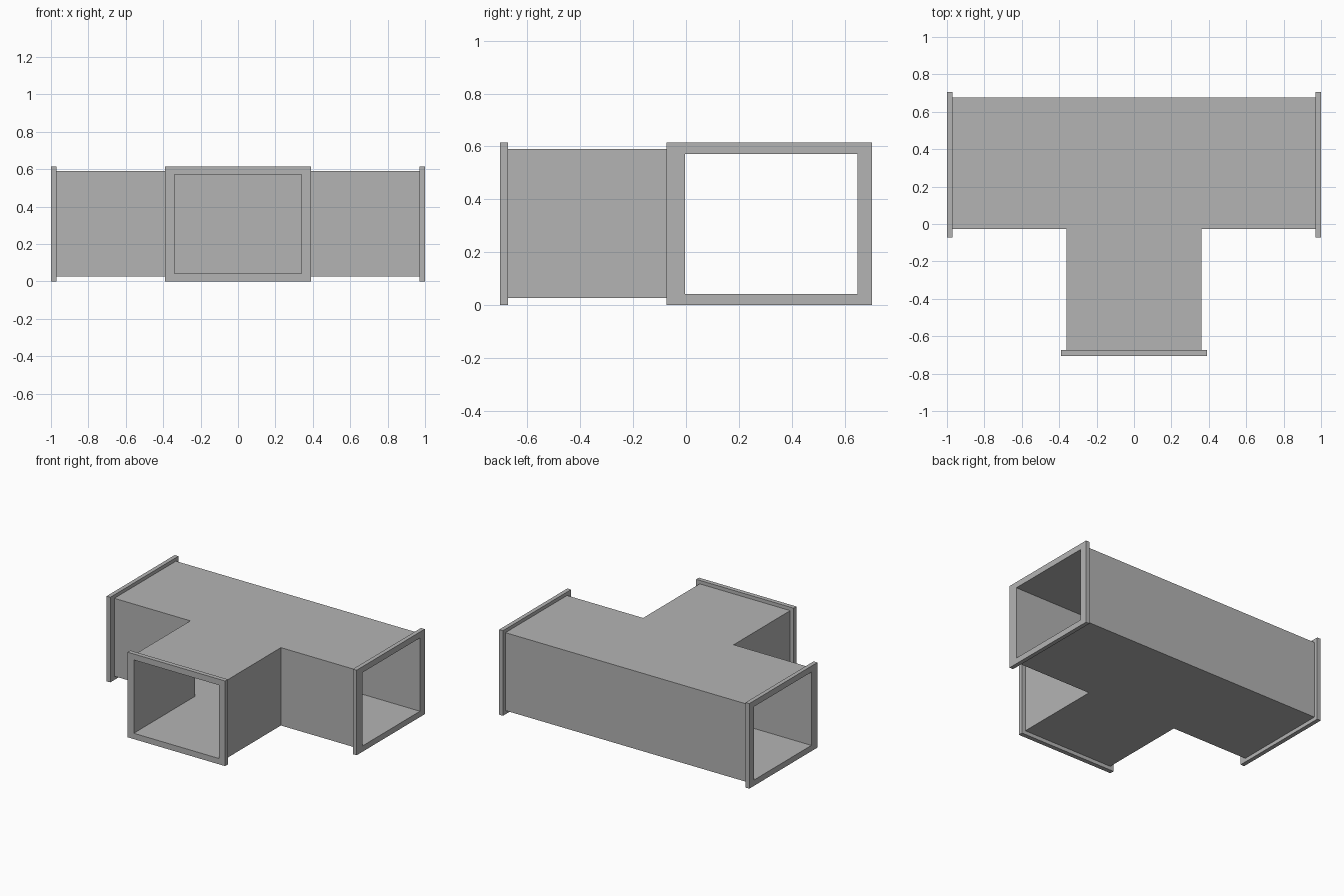
import bpy, bmesh

if "Cube" in bpy.data.objects:
    bpy.data.objects.remove(bpy.data.objects["Cube"])


def prism(name, profile, z0, z1):
    """Extrude an x/y outline from z0 up to z1."""
    bm = bmesh.new()
    face = bm.faces.new([bm.verts.new((x, y, z0)) for x, y in profile])
    top = bmesh.ops.extrude_face_region(bm, geom=[face])["geom"]
    for v in top:
        if isinstance(v, bmesh.types.BMVert):
            v.co.z = z1
    bmesh.ops.recalc_face_normals(bm, faces=bm.faces)
    mesh = bpy.data.meshes.new(name)
    bm.to_mesh(mesh)
    bm.free()
    ob = bpy.data.objects.new(name, mesh)
    bpy.context.collection.objects.link(ob)
    return ob


def tee(end, back, front, half, tip):
    """T-shaped outline: main run plus a branch towards -y."""
    return [(-end, back), (-end, front), (-half, front), (-half, tip),
            (half, tip), (half, front), (end, front), (end, back)]


def rect(x0, x1, y0, y1):
    return [(x0, y0), (x1, y0), (x1, y1), (x0, y1)]


# Dark grey sheet metal
metal = bpy.data.materials.new("dark_grey_metal")
metal.diffuse_color = (0.455, 0.455, 0.455, 1)
metal.use_nodes = True
metal.node_tree.nodes["Principled BSDF"].inputs["Base Color"].default_value = metal.diffuse_color

# Inner channel, used to hollow every part
channel = prism("channel_cutter", tee(1.1, 0.65, -0.004, 0.34, -0.8), 0.042, 0.572)
channel.data.materials.append(metal)
channel.hide_render = True
channel.hide_viewport = True
channel.display_type = 'WIRE'

# Duct body and the three end flanges
parts = [
    prism("duct_body", tee(0.97, 0.677, -0.027, 0.362, -0.673), 0.027, 0.59),
    prism("left_flange", rect(-1, -0.97, -0.073, 0.705), 0, 0.615),
    prism("right_flange", rect(0.97, 1, -0.073, 0.705), 0, 0.615),
    prism("front_flange", rect(-0.39, 0.39, -0.705, -0.673), 0, 0.615),
]

# Colour and hollow the parts
for ob in parts:
    ob.data.materials.append(metal)
    mod = ob.modifiers.new("hollow", 'BOOLEAN')
    mod.operation = 'DIFFERENCE'
    mod.solver = 'EXACT'
    mod.object = channel
